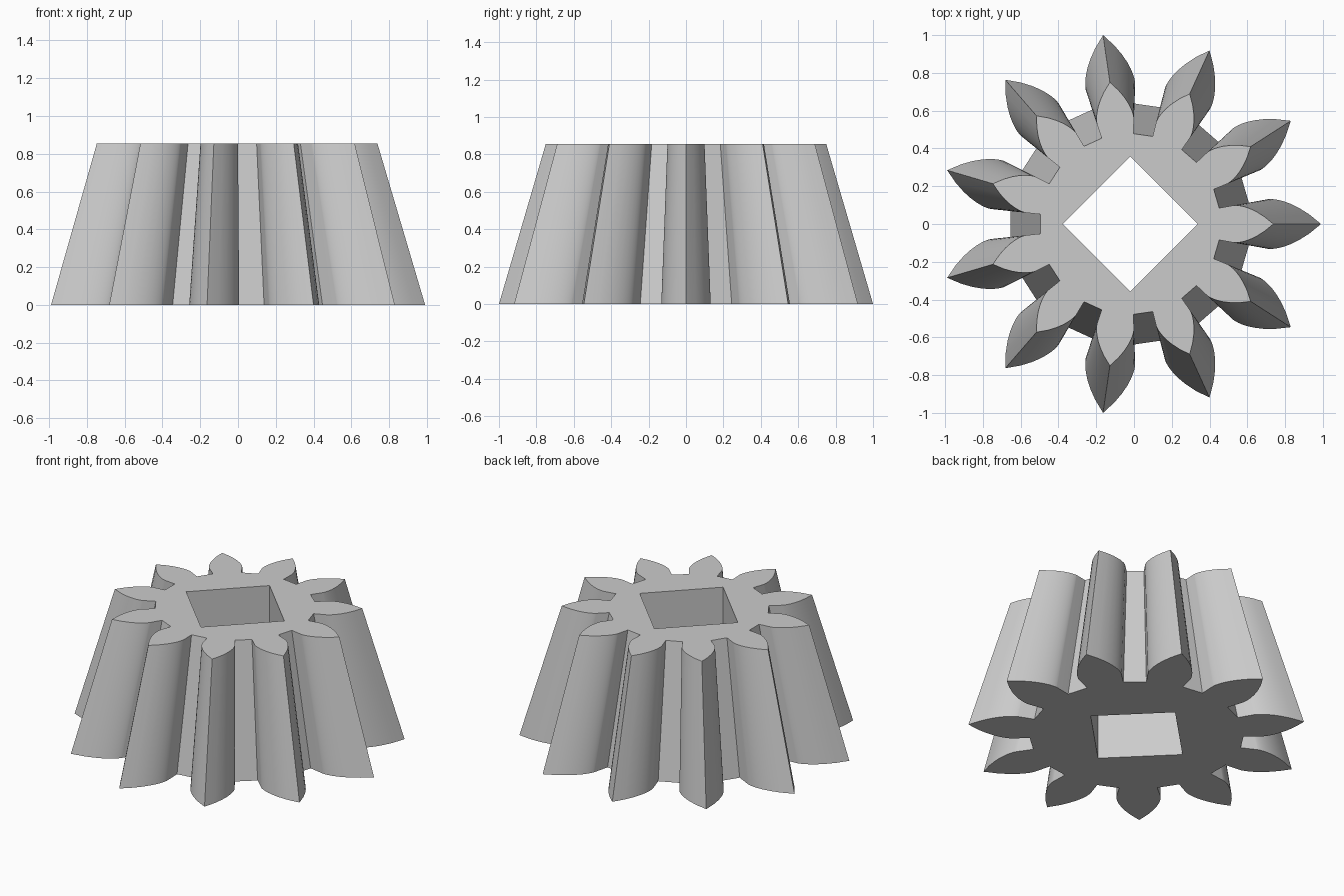
import bpy
import bmesh
from math import pi, sin, cos, tan, acos

TEETH = 11
CX = -0.02            # shaft axis offset along x
HEIGHT = 0.855
TIP_R, ROOT_R, BASE_R = 1.0103, 0.638, 0.742
TAPER = 0.75          # top outline relative to the bottom one
HOLE_R = 0.357        # half diagonal of the square bore
STEPS = 10            # facets on each curved flank

cube = bpy.data.objects.get("Cube")
if cube:
    bpy.data.objects.remove(cube, do_unlink=True)


def involute(a):
    return tan(a) - a


def gear_profile():
    """Outline of pointed involute teeth with straight radial roots."""
    a_tip = acos(BASE_R / TIP_R)
    half = involute(a_tip)
    flank = [(ROOT_R, half)]
    for i in range(STEPS):
        a = a_tip * i / STEPS
        flank.append((BASE_R / cos(a), half - involute(a)))
    tooth = [(r, -t) for r, t in flank] + [(TIP_R, 0)] + flank[::-1]
    return [(r * cos(t + k * 2 * pi / TEETH), r * sin(t + k * 2 * pi / TEETH))
            for k in range(TEETH) for r, t in tooth]


def wall(bm, points, top_scale):
    """Loft a closed outline up to its scaled copy; return bottom and top edges."""
    rings = [[bm.verts.new((CX + x * s, y * s, z)) for x, y in points]
             for z, s in ((0, 1), (HEIGHT, top_scale))]
    n = len(points)
    for i in range(n):
        j = (i + 1) % n
        bm.faces.new((rings[0][i], rings[0][j], rings[1][j], rings[1][i]))
    return [[bm.edges.get((ring[i], ring[(i + 1) % n])) for i in range(n)]
            for ring in rings]


bm = bmesh.new()

# Tapered toothed outside and straight square bore
outer = wall(bm, gear_profile(), TAPER)
square = [(HOLE_R * cos(k * pi / 2), HOLE_R * sin(k * pi / 2)) for k in range(4)]
inner = wall(bm, square, 1)

# Flat end faces around the bore
for outside, inside in zip(outer, inner):
    bmesh.ops.triangle_fill(bm, edges=outside + inside, use_beauty=True,
                            use_dissolve=False)
bmesh.ops.recalc_face_normals(bm, faces=bm.faces[:])

mesh = bpy.data.meshes.new("bevel_gear")
bm.to_mesh(mesh)
bm.free()
gear = bpy.data.objects.new("bevel_gear", mesh)
bpy.context.collection.objects.link(gear)

# Plain grey finish
grey = bpy.data.materials.new("plain_grey")
grey.use_nodes = True
colour = (0.6, 0.6, 0.6, 1)
grey.diffuse_color = colour
grey.node_tree.nodes["Principled BSDF"].inputs["Base Color"].default_value = colour
mesh.materials.append(grey)

# Smooth flanks, sharp tips and corners
bpy.ops.object.select_all(action='DESELECT')
gear.select_set(True)
bpy.context.view_layer.objects.active = gear
bpy.ops.object.shade_smooth_by_angle(angle=pi / 6)
